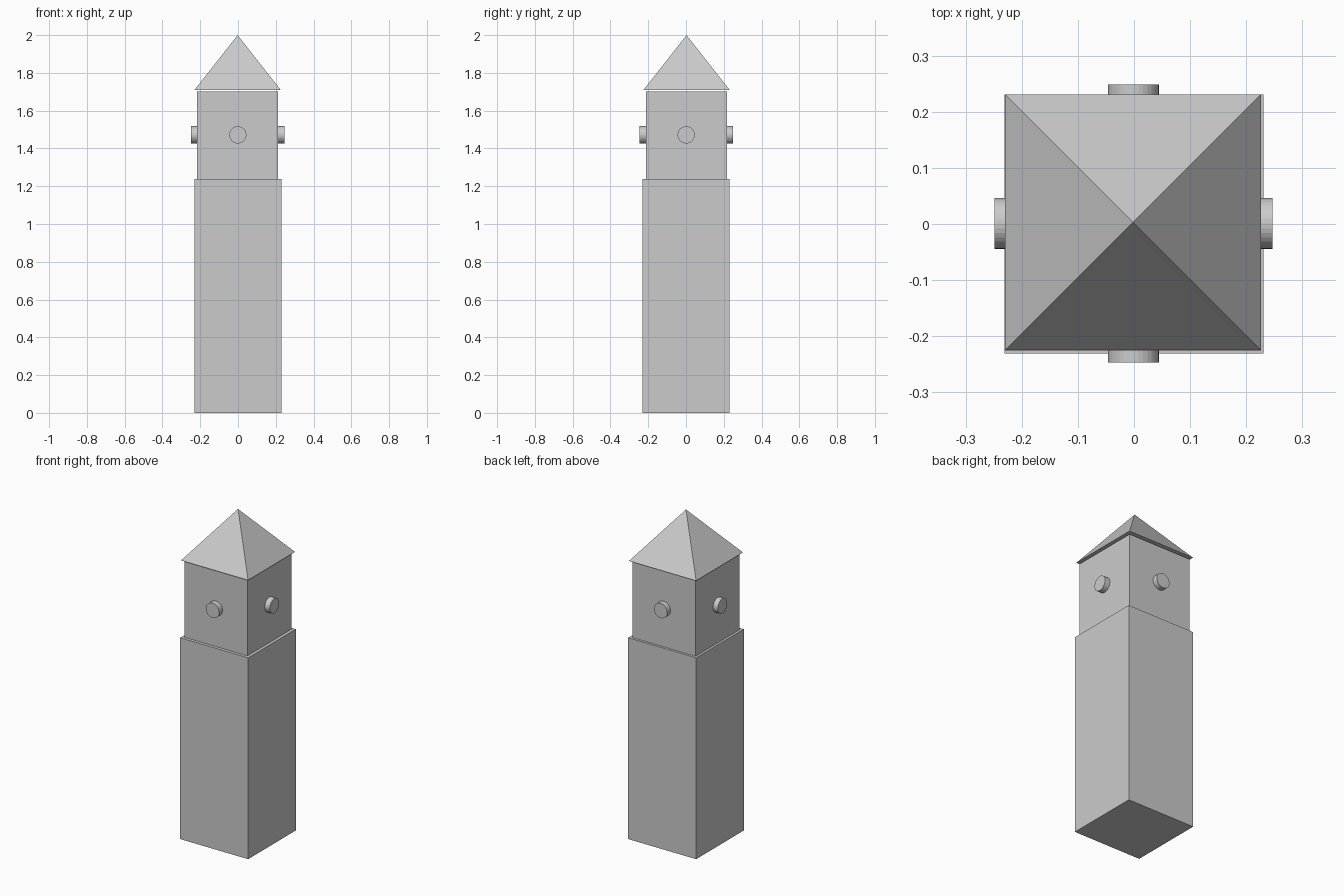
import bpy
from math import pi, sin, cos, sqrt

if "Cube" in bpy.data.objects:
    bpy.data.objects.remove(bpy.data.objects["Cube"])

CX, CY = -0.002, 0.002      # upper parts sit very slightly off centre


def box(name, half, z0, z1, x=0, y=0):
    bpy.ops.mesh.primitive_cube_add(size=1, location=(x, y, (z0 + z1) / 2))
    ob = bpy.context.object
    ob.name = name
    ob.scale = (half * 2, half * 2, z1 - z0)
    bpy.ops.object.transform_apply(location=False, rotation=False, scale=True)
    return ob


# Tower shaft and narrower clock storey
box("tower_shaft", 0.231, 0, 1.237)
box("clock_storey", 0.2145, 1.237, 1.702, CX, CY)

# Pyramid roof with a slight overhang
z0, z1 = 1.71, 2.0
bpy.ops.mesh.primitive_cone_add(vertices=4, radius1=0.228 * sqrt(2), radius2=0,
                                depth=z1 - z0, location=(CX, CY + 0.001, (z0 + z1) / 2),
                                rotation=(0, 0, pi / 4))
bpy.context.object.name = "roof"

# One round clock face on each side
inner, outer = 0.20, 0.2475
for i, side in enumerate(("right", "back", "left", "front")):
    a = i * pi / 2
    mid = (inner + outer) / 2
    bpy.ops.mesh.primitive_cylinder_add(
        vertices=32, radius=0.0455, depth=outer - inner,
        location=(CX / 2 + mid * cos(a), CY / 2 + mid * sin(a), 1.472),
        rotation=(0, pi / 2, a))
    bpy.context.object.name = "clock_face_" + side
